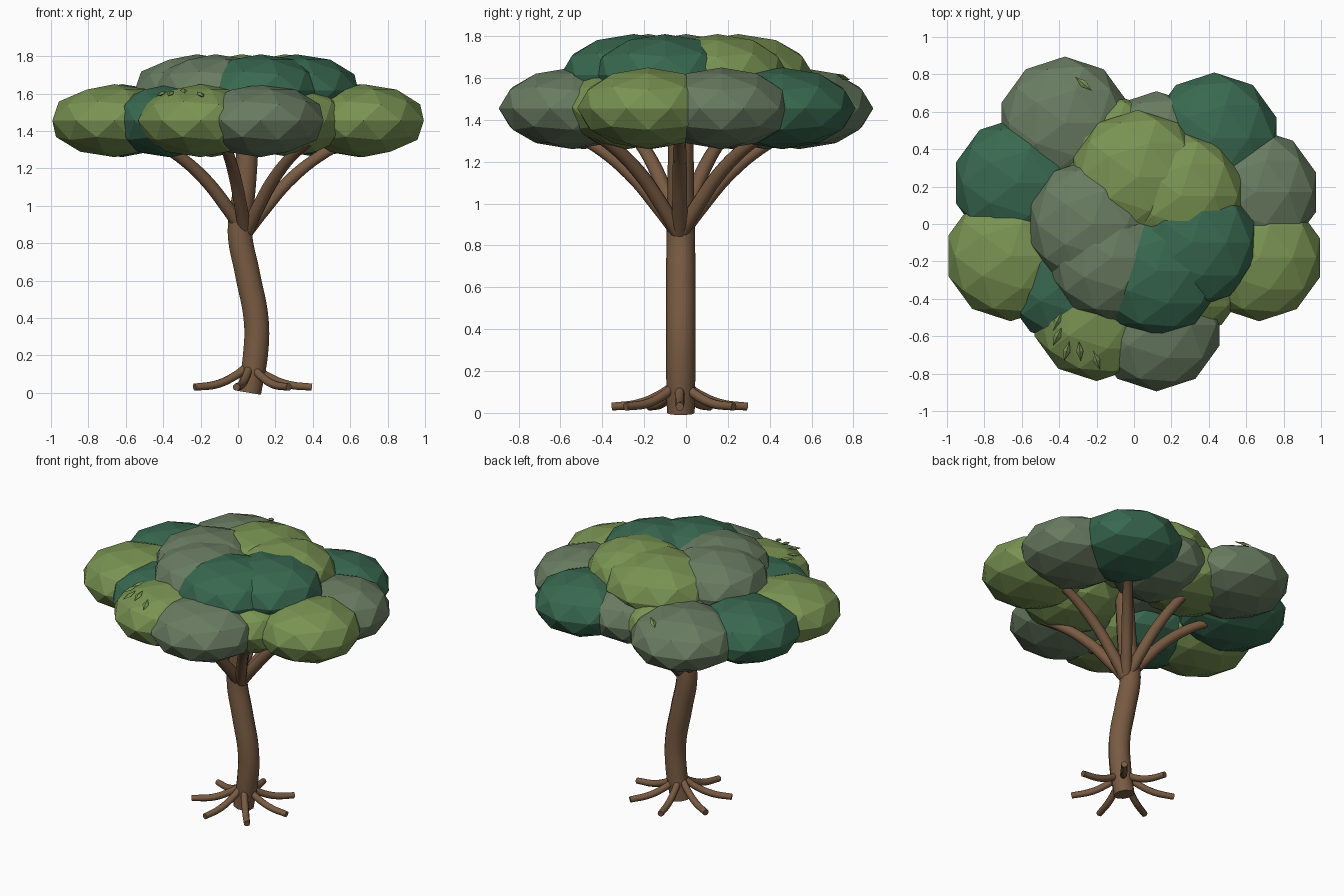
import bpy
from math import sin, cos, tau, radians
from mathutils import Vector

if "Cube" in bpy.data.objects:
    bpy.data.objects.remove(bpy.data.objects["Cube"])


def material(name, color):
    m = bpy.data.materials.new(name)
    m.diffuse_color = (*color, 1)
    m.use_nodes = True
    m.node_tree.nodes["Principled BSDF"].inputs["Base Color"].default_value = m.diffuse_color
    return m


BARK = material("bark", (0.19, 0.105, 0.055))
LIGHT = material("light_leaf", (0.19, 0.29, 0.085))
GREY = material("grey_leaf", (0.14, 0.2, 0.12))
DARK = material("dark_leaf", (0.04, 0.14, 0.08))


def tube(name, points, radius):
    """Smooth round tube through points (x, y, z, radius factor)."""
    cu = bpy.data.curves.new(name, 'CURVE')
    cu.dimensions = '3D'
    cu.bevel_depth = radius
    cu.bevel_resolution = 3
    cu.resolution_u = 6
    cu.use_fill_caps = True
    sp = cu.splines.new('BEZIER')
    sp.bezier_points.add(len(points) - 1)
    for bp, (x, y, z, f) in zip(sp.bezier_points, points):
        bp.co = (x, y, z)
        bp.radius = f
        bp.handle_left_type = bp.handle_right_type = 'AUTO'
    ob = bpy.data.objects.new(name, cu)
    bpy.context.collection.objects.link(ob)
    bpy.ops.object.select_all(action='DESELECT')
    ob.select_set(True)
    bpy.context.view_layer.objects.active = ob
    bpy.ops.object.convert(target='MESH')
    ob = bpy.context.object
    ob.data.materials.clear()
    ob.data.materials.append(BARK)
    bpy.ops.object.shade_smooth_by_angle(angle=radians(40))


def blob(name, x, y, z, r, h, mat):
    """Flattened faceted foliage clump."""
    bpy.ops.mesh.primitive_ico_sphere_add(subdivisions=2, radius=1, location=(x, y, z))
    ob = bpy.context.object
    ob.name = name
    ob.scale = (r, r, h)
    ob.data.materials.append(mat)


# Trunk with an S bend, running up into the canopy
CY = -0.025
tube("trunk", [(0.06, CY, 0, 0.95), (0.093, CY, 0.2, 1), (0.098, CY, 0.38, 1),
               (0.05, CY, 0.64, 1), (0.01, CY, 0.86, 0.98), (0.035, CY, 1.1, 0.9),
               (0.06, CY, 1.45, 0.85)], 0.07)

# Seven roots and seven branches spread evenly around the trunk
for i in range(7):
    a = tau * i / 7

    def radial(cx, profile):
        return [(cx + r * cos(a), CY - 0.005 + r * sin(a), z, f) for r, z, f in profile]

    tube(f"root_{i + 1}", radial(0.065, [(0.03, 0.13, 1), (0.1, 0.085, 1),
                                         (0.2, 0.045, 1), (0.33, 0.03, 0.9)]), 0.022)
    tube(f"branch_{i + 1}", radial(0.04, [(0.0, 0.85, 1), (0.1, 0.98, 1),
                                          (0.25, 1.15, 0.95), (0.42, 1.28, 0.85),
                                          (0.54, 1.34, 0.75)]), 0.036)

# Lower ring of foliage
LOWER = [(0.67, -0.18, 0.34, LIGHT), (0.65, 0.17, 0.34, GREY), (0.43, 0.46, 0.35, DARK),
         (-0.37, 0.54, 0.355, GREY), (-0.62, 0.22, 0.35, DARK), (-0.66, -0.17, 0.35, LIGHT),
         (-0.36, -0.31, 0.33, DARK), (-0.2, -0.49, 0.35, LIGHT), (0.12, -0.54, 0.355, GREY),
         (-0.14, 0.37, 0.33, LIGHT), (0.12, 0.38, 0.33, GREY), (0.28, -0.28, 0.32, LIGHT)]
for i, (x, y, r, mat) in enumerate(LOWER):
    blob(f"lower_foliage_{i + 1}", x, y, 1.455, r, 0.195, mat)

# Upper crown of foliage
UPPER = [(0.31, -0.1, 0.35, DARK), (0.12, -0.25, 0.35, DARK), (-0.12, -0.18, 0.34, GREY),
         (-0.22, 0.0, 0.35, GREY), (0.02, 0.25, 0.36, LIGHT), (0.25, 0.15, 0.34, LIGHT)]
for i, (x, y, r, mat) in enumerate(UPPER):
    blob(f"upper_foliage_{i + 1}", x, y, 1.615, r, 0.195, mat)

# Small loose leaves: thin pointed blades resting on the foliage
LEAVES = [(-0.41, -0.52, 1.6, 65), (-0.41, -0.6, 1.6, 65), (-0.36, -0.68, 1.6, 75),
          (-0.29, -0.68, 1.615, 95), (-0.2, -0.73, 1.595, 110), (-0.27, 0.75, 1.605, -40)]
for i, (x, y, z, deg) in enumerate(LEAVES):
    d = Vector((cos(radians(deg)), sin(radians(deg)), 0.0))
    s = Vector((-d.y, d.x, 0.0))
    c, up = Vector((x, y, z)), Vector((0, 0, 0.012))
    rise = Vector((0, 0, 0.015))
    v = [c - d * 0.055 - rise, c + s * 0.02, c + d * 0.055 + rise, c - s * 0.02, c + up, c - up]
    f = [(k, (k + 1) % 4, 5) for k in range(4)] + [((k + 1) % 4, k, 4) for k in range(4)]
    me = bpy.data.meshes.new(f"leaf_{i + 1}")
    me.from_pydata(v, [], f)
    me.materials.append(LIGHT)
    bpy.context.collection.objects.link(bpy.data.objects.new(f"leaf_{i + 1}", me))
